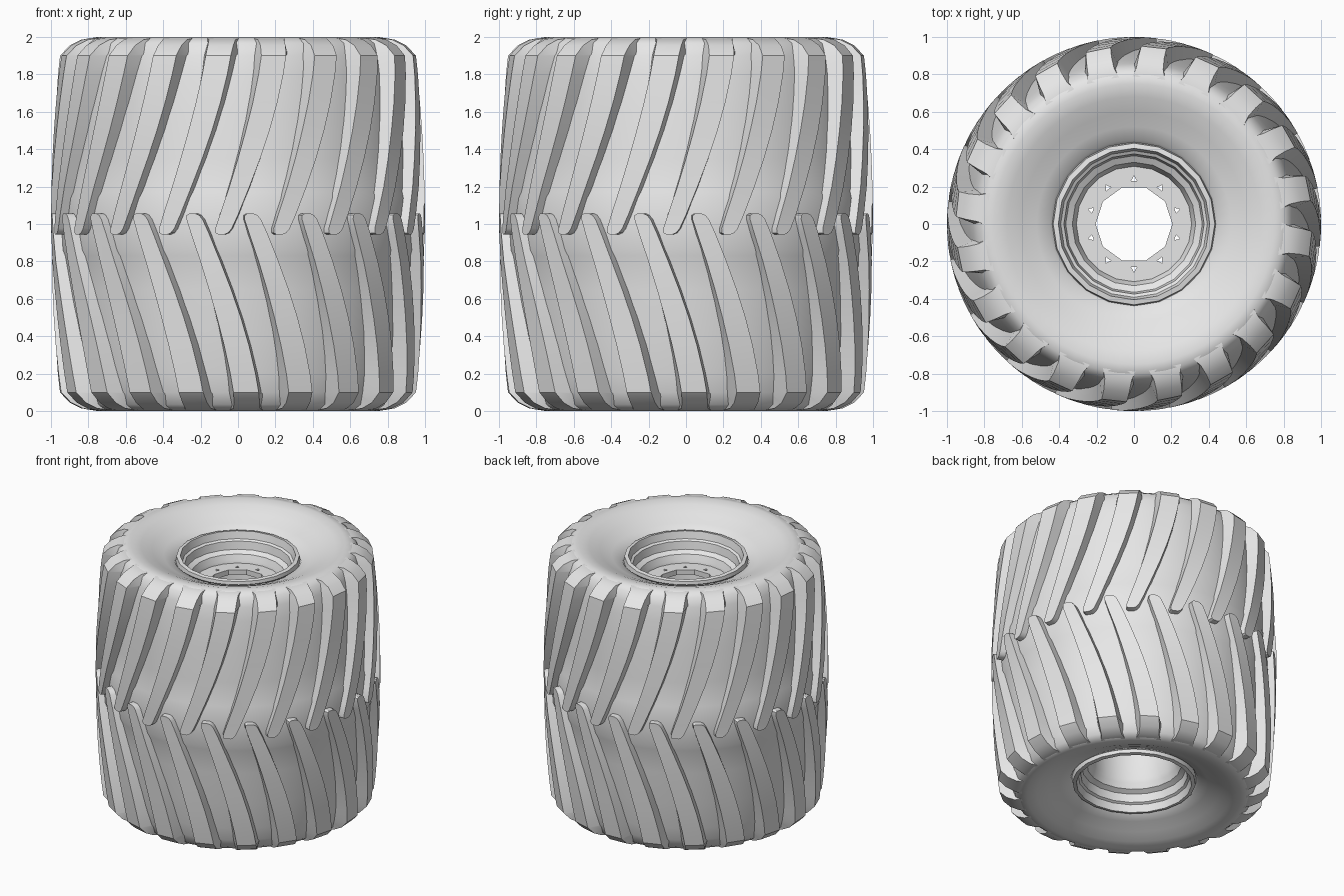
import bpy, bmesh
from math import sin, cos, pi

cube = bpy.data.objects.get("Cube")
if cube:
    bpy.data.objects.remove(cube, do_unlink=True)

mat = bpy.data.materials.new("plain_grey")
mat.use_nodes = True
GREY = (0.8, 0.8, 0.8, 1)
mat.diffuse_color = GREY
mat.node_tree.nodes["Principled BSDF"].inputs["Base Color"].default_value = GREY


def finish(bm, name, angle=35):
    """Turn a bmesh into a smooth, grey object."""
    bmesh.ops.recalc_face_normals(bm, faces=bm.faces)
    mesh = bpy.data.meshes.new(name)
    bm.to_mesh(mesh)
    bm.free()
    mesh.materials.append(mat)
    ob = bpy.data.objects.new(name, mesh)
    bpy.context.collection.objects.link(ob)
    bpy.ops.object.select_all(action='DESELECT')
    ob.select_set(True)
    bpy.context.view_layer.objects.active = ob
    bpy.ops.object.shade_smooth_by_angle(angle=angle * pi / 180)
    return ob


def polar(r, a, z):
    return (r * cos(a), r * sin(a), z)


def skin(bm, rings):
    """Bridge consecutive rings of points with quads."""
    rows = [[bm.verts.new(p) for p in ring] for ring in rings]
    n = len(rows[0])
    for a, b in zip(rows, rows[1:]):
        for j in range(n):
            k = (j + 1) % n
            bm.faces.new((a[j], a[k], b[k], b[j]))
    return rows


def revolve(name, half, segs, angle):
    """Spin a top half profile, mirrored about the mid height."""
    bm = bmesh.new()
    profile = half + [(r, 2 - z) for r, z in reversed(half)]
    skin(bm, [[polar(r, 2 * pi * i / segs, z) for i in range(segs)] for r, z in profile])
    return finish(bm, name, angle)


# Tyre carcass: dished sidewall, rounded shoulder, crowned tread
carcass = [(0.42, 1.84), (0.45, 1.885), (0.52, 1.91), (0.6, 1.948), (0.68, 1.982),
           (0.75, 2.0), (0.8, 1.992), (0.835, 1.965), (0.86, 1.9), (0.88, 1.8),
           (0.905, 1.6), (0.93, 1.35), (0.945, 1.17), (0.955, 1.14)]
revolve("tyre_carcass", carcass, 60, 40)

# Wheel rim: raised lip, stepped well and straight barrel
rim = [(0.44, 1.85), (0.432, 1.9), (0.405, 1.905), (0.392, 1.85), (0.375, 1.84),
       (0.365, 1.78), (0.33, 1.76), (0.315, 1.72), (0.305, 1.69), (0.305, 1.5)]
revolve("wheel_rim", rim, 20, 25)

# Hub plate with ten bolt holes
COUNT = 10


def prism(bm, r, n, turn, z0, z1, cx=0.0, cy=0.0):
    rows = skin(bm, [[(cx + r * cos(turn + 2 * pi * i / n), cy + r * sin(turn + 2 * pi * i / n), z)
                      for i in range(n)] for z in (z0, z1)])
    for row in rows:
        bm.faces.new(row)


bm = bmesh.new()
prism(bm, 0.31, 20, 0, 1.66, 1.7)
plate = finish(bm, "hub_plate")
bm = bmesh.new()
prism(bm, 0.205, COUNT, 0, 1.5, 1.8)
for i in range(COUNT):
    a = pi / 2 + 2 * pi * i / COUNT
    prism(bm, 0.018, 3, a, 1.5, 1.8, 0.24 * cos(a), 0.24 * sin(a))
cutter = finish(bm, "hub_cutter")
cutter.hide_render = True
cut = plate.modifiers.new("holes", 'BOOLEAN')
cut.object = cutter
cut.solver = 'EXACT'
bpy.context.view_layer.objects.active = plate
bpy.ops.object.modifier_apply(modifier=cut.name)
bpy.data.objects.remove(cutter, do_unlink=True)
plate.data.shade_flat()

# Tread lugs: stations of height, outer radius, top half width, flank flare
LUGS = 20
PITCH = 2 * pi / LUGS
stations = [(0.945, 1.0, 0.018, 0.008), (0.953, 1.0, 0.034, 0.008),
            (0.975, 1.0, 0.044, 0.008), (1.05, 1.0, 0.049, 0.01),
            (1.2, 0.998, 0.054, 0.012), (1.35, 0.992, 0.06, 0.016),
            (1.5, 0.985, 0.065, 0.02), (1.65, 0.976, 0.068, 0.026),
            (1.8, 0.964, 0.07, 0.032), (1.9, 0.952, 0.071, 0.036),
            (1.955, 0.9, 0.076, 0.036), (1.985, 0.84, 0.085, 0.034),
            (1.994, 0.79, 0.11, 0.02), (1.99, 0.74, 0.11, 0.02)]


def add_lug(bm, start, flip):
    z0, z1 = stations[0][0], stations[-2][0]
    rings = []
    for z, r, w, flare in stations:
        t = min((z - z0) / (z1 - z0), 1)
        a = start + 0.303 * (1 - (1 - t) ** 1.4)
        base = min(r - 0.03, 0.92 - 0.09 * t)
        zz, zb = z, min(z, 1.91)
        if flip:
            zz, zb = 2 - zz, 2 - zb
        rings.append([polar(base, a - w - flare, zb), polar(r, a - w, zz),
                      polar(r, a + w, zz), polar(base, a + w + flare, zb)])
    rows = skin(bm, rings)
    bm.faces.new(rows[0])
    bm.faces.new(rows[-1])


for name, flip, shift in (("upper_tread_lugs", False, 0), ("lower_tread_lugs", True, -PITCH / 2)):
    bm = bmesh.new()
    for i in range(LUGS):
        add_lug(bm, -pi / 2 - 0.09 + shift + i * PITCH, flip)
    finish(bm, name, 32)
